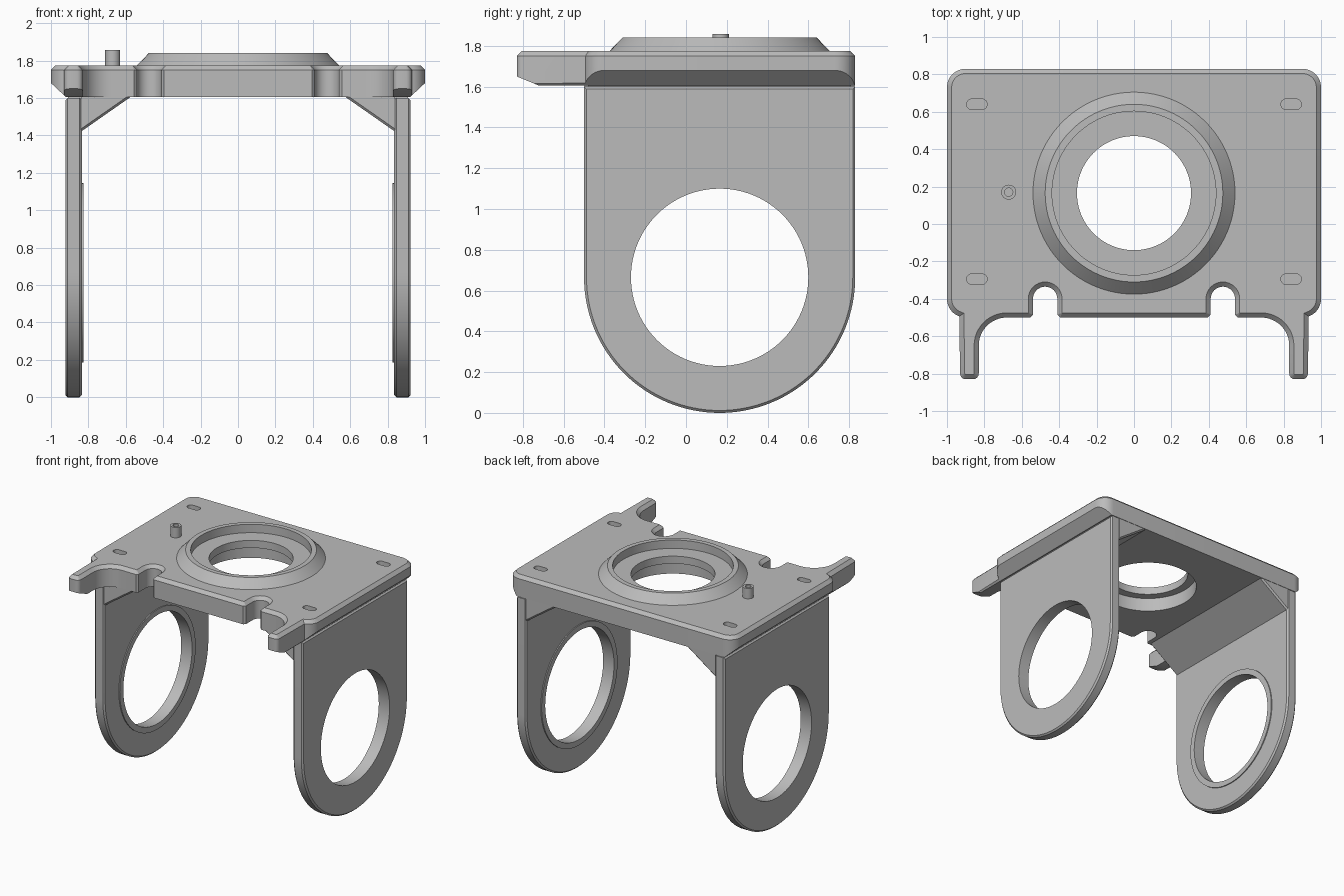
import bpy, bmesh
from math import sin, cos, radians, pi
from mathutils import Vector

cube = bpy.data.objects.get("Cube")
if cube:
    bpy.data.objects.remove(cube)

grey = bpy.data.materials.new("plain grey")
grey.use_nodes = True
grey.diffuse_color = (0.5, 0.5, 0.5, 1)
grey.node_tree.nodes["Principled BSDF"].inputs["Base Color"].default_value = (0.5, 0.5, 0.5, 1)

BOTTOM, TOP = 1.605, 1.775      # plate heights
CY, LEG_Z = 0.165, 0.665        # shared centre line, leg ring centre


def arc(cx, cy, r, start, end, steps=12):
    angles = [radians(start + (end - start) * i / steps) for i in range(steps + 1)]
    return [(cx + r * cos(a), cy + r * sin(a)) for a in angles]


def finish(name, bm):
    bmesh.ops.remove_doubles(bm, verts=bm.verts, dist=0.0001)
    bmesh.ops.recalc_face_normals(bm, faces=bm.faces)
    mesh = bpy.data.meshes.new(name)
    bm.to_mesh(mesh)
    bm.free()
    mesh.materials.append(grey)
    ob = bpy.data.objects.new(name, mesh)
    bpy.context.collection.objects.link(ob)
    return ob


def prism(outline, axis, lo, hi):
    """Extrude a 2D outline along an axis from lo to hi."""
    place = {"x": lambda a, b: (lo, a, b),
             "y": lambda a, b: (a, lo, b),
             "z": lambda a, b: (a, b, lo)}[axis]
    bm = bmesh.new()
    face = bm.faces.new([bm.verts.new(place(a, b)) for a, b in outline])
    moved = bmesh.ops.extrude_face_region(bm, geom=[face], use_keep_orig=True)["geom"]
    step = Vector([(hi - lo) if k == axis else 0 for k in "xyz"])
    for v in moved:
        if isinstance(v, bmesh.types.BMVert):
            v.co += step
    bmesh.ops.remove_doubles(bm, verts=bm.verts, dist=0.0001)
    bmesh.ops.recalc_face_normals(bm, faces=bm.faces)
    return bm


def rim(bm, index, level):
    """Edges lying on one level of one axis."""
    return [e for e in bm.edges if all(abs(v.co[index] - level) < 0.0005 for v in e.verts)]


def bevel(bm, edges, size):
    bmesh.ops.bevel(bm, geom=edges, offset=size, offset_type='OFFSET', segments=1,
                    affect='EDGES', profile=0.5, clamp_overlap=False)


def lathe(name, profile, x, y, steps=96):
    """Spin a closed (radius, z) profile about a vertical axis."""
    bm = bmesh.new()
    vs = [bm.verts.new((x + r, y, z)) for r, z in profile]
    es = [bm.edges.new((vs[i], vs[i - 1])) for i in range(len(vs))]
    bmesh.ops.spin(bm, geom=vs + es, cent=(x, y, 0), axis=(0, 0, 1),
                   angle=2 * pi, steps=steps, use_merge=True)
    return finish(name, bm)


def cut(ob, bm):
    """Subtract a temporary solid from an object."""
    cutter = finish("cutter", bm)
    cutter.hide_render = True
    mod = ob.modifiers.new("cut", 'BOOLEAN')
    mod.operation, mod.solver, mod.object = 'DIFFERENCE', 'EXACT', cutter
    bpy.context.view_layer.objects.active = ob
    bpy.ops.object.modifier_apply(modifier=mod.name)
    bpy.data.objects.remove(cutter)


def slice_off(bm, point, normal):
    geom = list(bm.verts) + list(bm.edges) + list(bm.faces)
    res = bmesh.ops.bisect_plane(bm, geom=geom, plane_co=point, plane_no=normal,
                                 clear_outer=True)
    edges = [e for e in res["geom_cut"] if isinstance(e, bmesh.types.BMEdge)]
    bmesh.ops.edgeloop_fill(bm, edges=edges)


parts = []

# Top plate outline: right half from back to front centre, then mirrored
half = arc(0.9, 0.73, 0.1, 90, 0)
half += arc(0.9, -0.4, 0.1, 0, -70)
half += arc(0.9, -0.8, 0.03, 0, -90, 4)
half += arc(0.86, -0.8, 0.03, -90, -180, 4)
half += arc(0.68, -0.65, 0.15, 0, 90)
half += [(0.555, -0.5), (0.54, -0.485)]
half += arc(0.475, -0.4, 0.065, 0, 180, 16)
half += [(0.41, -0.485), (0.395, -0.5)]
outline = half + [(-x, y) for x, y in reversed(half)]
bm = prism(outline, "z", BOTTOM, TOP)
bevel(bm, rim(bm, 2, TOP), 0.025)

# Sloped undersides of the plate sides and arm tips
for s in (1, -1):
    slice_off(bm, (s, 0, 1.68), (s * 0.075, 0, -0.08))
slice_off(bm, (0, -0.83, 1.65), (0, -0.045, -0.11))
plate = finish("top_plate", bm)
parts.append(plate)

# Centre hole, wider recess below it, and four blind slots
cut(plate, prism(arc(0, CY, 0.305, 0, 356.25, 95), "z", 1.5, 1.9))
cut(plate, prism(arc(0, CY, 0.37, 0, 356.25, 95), "z", 1.5, 1.715))
for x in (0.84, -0.84):
    for y in (0.64, -0.295):
        slot = arc(x + 0.027, y, 0.028, -90, 90) + arc(x - 0.027, y, 0.028, 90, 270)
        cut(plate, prism(slot, "z", 1.715, 1.9))

# Raised conical collar and small hollow post
parts.append(lathe("collar", [(0.54, TOP), (0.475, 1.842), (0.438, 1.842),
                              (0.438, TOP - 0.004), (0.535, TOP - 0.004)], 0, CY))
parts.append(lathe("post", [(0.04, 1.76), (0.04, 1.858), (0.022, 1.858), (0.022, 1.76)],
                   -0.67, 0.17, 32))

for s, side in ((1, "left"), (-1, "right")):
    # Side leg: straight top, round bottom, large round hole
    shape = arc(CY, LEG_Z, 0.665, 180, 360, 64) + [(0.83, 1.6), (-0.5, 1.6)]
    inner, outer = s * 0.835, s * 0.923
    bm = prism(shape, "x", inner, outer)
    bevel(bm, rim(bm, 0, inner) + rim(bm, 0, outer), 0.012)
    leg = finish(side + "_leg", bm)
    ring = arc(CY, LEG_Z, 0.435, 0, 356.25, 95)
    cut(leg, prism(ring, "x", s * 0.7, s * 1.1))
    parts.append(leg)

    # Thin raised face around the hole, on the inside of the leg
    bm = prism(arc(CY, LEG_Z, 0.48, 0, 356.25, 95), "x", s * 0.827, s * 0.84)
    pad = finish(side + "_hole_pad", bm)
    cut(pad, prism(ring, "x", s * 0.7, s * 1.1))
    parts.append(pad)

    # Full-depth corner brace between leg and plate
    tri = [(s * 0.575, BOTTOM), (s * 0.84, 1.42), (s * 0.84, BOTTOM)]
    bm = prism(tri, "y", -0.497, 0.827)
    bevel(bm, [e for e in rim(bm, 1, -0.497) + rim(bm, 1, 0.827)
               if abs(e.verts[0].co.z - e.verts[1].co.z) > 0.1
               and abs(e.verts[0].co.x - e.verts[1].co.x) > 0.1], 0.012)
    parts.append(finish(side + "_brace", bm))

    # Thin joint strip between leg top and plate
    strip = [(-0.48, 1.59), (0.81, 1.59), (0.81, 1.61), (-0.48, 1.61)]
    parts.append(finish(side + "_joint", prism(strip, "x", s * 0.82, s * 0.91)))

bpy.ops.object.select_all(action='DESELECT')
for ob in parts:
    ob.select_set(True)
bpy.context.view_layer.objects.active = plate
bpy.ops.object.shade_smooth_by_angle(angle=radians(25))
